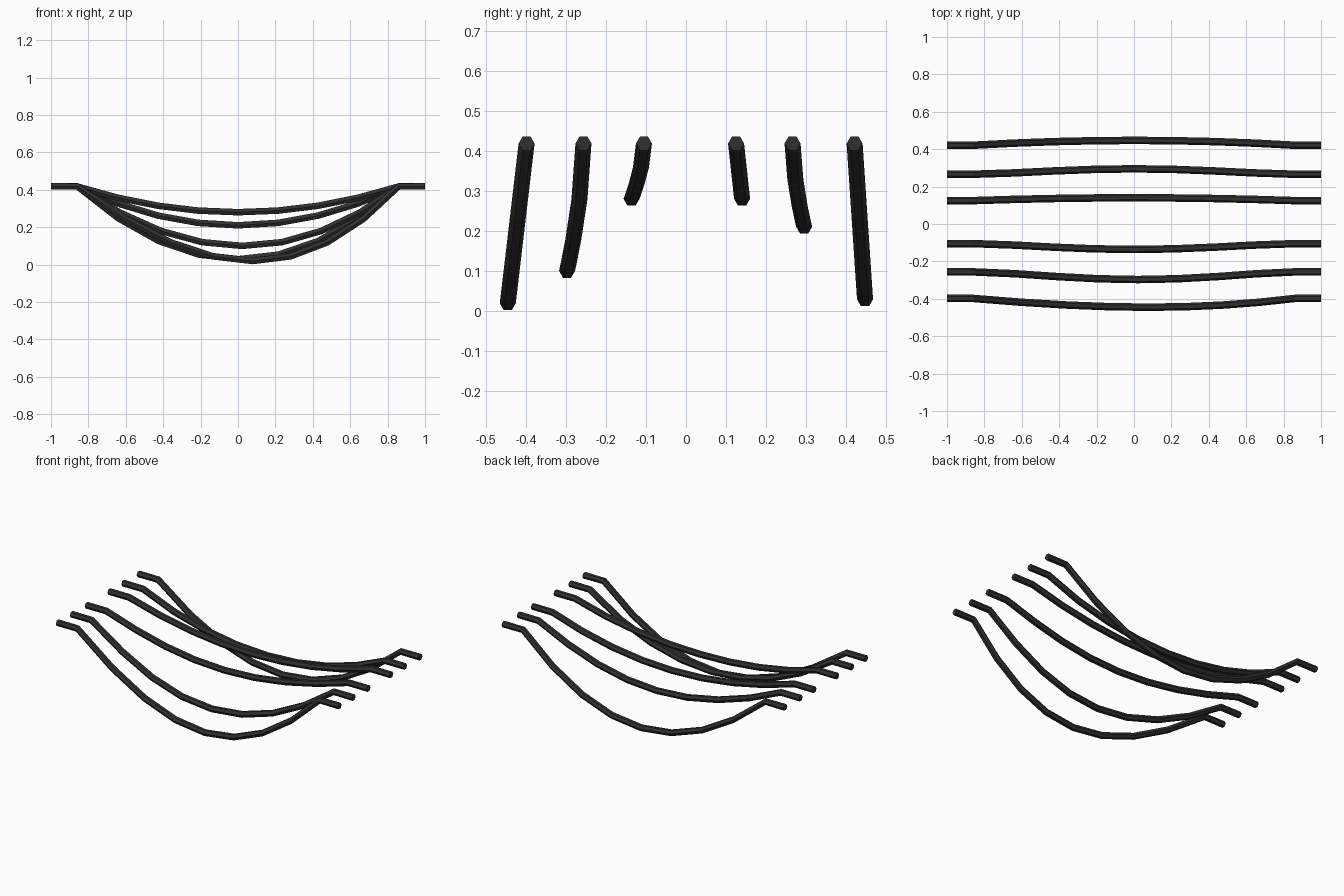
import bpy, bmesh, math
from mathutils import Vector

if "Cube" in bpy.data.objects:
    bpy.data.objects.remove(bpy.data.objects["Cube"])

RADIUS, SIDES, STEPS = 0.02, 6, 8
END_X, INNER_X, TOP_Z = 1.0, 0.86, 0.418

mat = bpy.data.materials.new("black_rubber")
mat.diffuse_color = (0.03, 0.03, 0.03, 1)
mat.use_nodes = True
mat.node_tree.nodes["Principled BSDF"].inputs["Base Color"].default_value = mat.diffuse_color


def bezier(a, b, c, d, t):
    s = 1 - t
    return s**3 * a + 3 * s * s * t * b + 3 * s * t * t * c + t**3 * d


def cable_path(y, bulge, low_z, power, c1, c2):
    """Straight end stubs with a sagging span between them."""
    pts = [Vector((-END_X, y, TOP_Z))]
    for i in range(STEPS + 1):
        t = i / STEPS
        p = 4 * t * (1 - t)
        x = bezier(-INNER_X, c1, c2, INNER_X, t)
        pts.append(Vector((x, y + bulge * p**power, TOP_Z - (TOP_Z - low_z) * p)))
    pts.append(Vector((END_X, y, TOP_Z)))
    return pts


def make_cable(name, pts):
    """Sweep a hexagon along the path and cap both ends."""
    bm = bmesh.new()
    rings = []
    for i, p in enumerate(pts):
        d = Vector((0, 0, 0))
        if i > 0:
            d += (p - pts[i - 1]).normalized()
        if i < len(pts) - 1:
            d += (pts[i + 1] - p).normalized()
        d.normalize()
        side = Vector((0, 0, 1)).cross(d).normalized()
        up = d.cross(side)
        angles = [2 * math.pi * k / SIDES for k in range(SIDES)]
        rings.append([bm.verts.new(p + RADIUS * (math.cos(a) * side + math.sin(a) * up))
                      for a in angles])
    for r0, r1 in zip(rings, rings[1:]):
        for k in range(SIDES):
            n = (k + 1) % SIDES
            bm.faces.new((r0[k], r0[n], r1[n], r1[k]))
    bm.faces.new(rings[0])
    bm.faces.new(rings[-1])
    bmesh.ops.recalc_face_normals(bm, faces=bm.faces)
    mesh = bpy.data.meshes.new(name)
    bm.to_mesh(mesh)
    bm.free()
    mesh.materials.append(mat)
    obj = bpy.data.objects.new(name, mesh)
    bpy.context.collection.objects.link(obj)


# Cables front to back: y, sideways bulge, lowest z, bulge power, span handles
cables = {
    "cable_front_outer": (-0.398, -0.047, 0.019, 1.0, -0.14, 0.35),
    "cable_front_middle": (-0.256, -0.041, 0.10, 1.7, -0.25, 0.31),
    "cable_front_inner": (-0.105, -0.031, 0.28, 1.7, -0.28, 0.28),
    "cable_back_inner": (0.125, 0.015, 0.28, 1.0, -0.28, 0.28),
    "cable_back_middle": (0.266, 0.029, 0.21, 1.7, -0.28, 0.28),
    "cable_back_outer": (0.421, 0.026, 0.029, 1.0, -0.27, 0.28),
}
for name, spec in cables.items():
    make_cable(name, cable_path(*spec))
